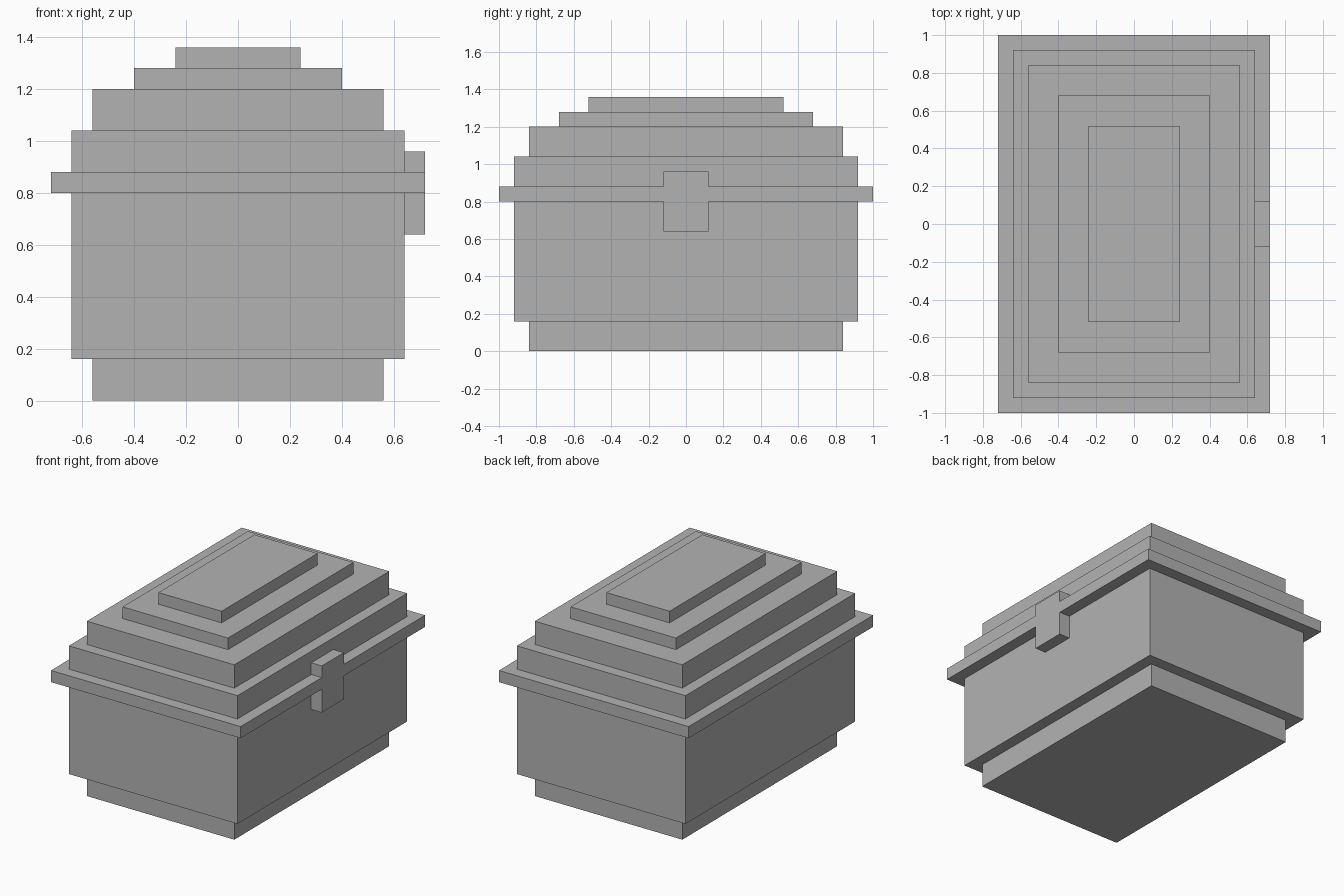
import bpy

cube = bpy.data.objects.get("Cube")
if cube:
    bpy.data.objects.remove(cube, do_unlink=True)

# Single plain grey
grey = bpy.data.materials.new("plain_grey")
grey.use_nodes = True
colour = (0.45, 0.45, 0.45, 1)
grey.diffuse_color = colour
grey.node_tree.nodes["Principled BSDF"].inputs["Base Color"].default_value = colour


def box(name, width, depth, bottom, top, x=0):
    """Flat-sided block spanning bottom to top, centred on y."""
    bpy.ops.mesh.primitive_cube_add(size=1, location=(x, 0, (bottom + top) / 2))
    obj = bpy.context.object
    obj.name = name
    obj.scale = (width, depth, top - bottom)
    bpy.ops.object.transform_apply(location=False, rotation=False, scale=True)
    obj.data.materials.append(grey)
    return obj


# Chest layers, stacked upward: name, width, depth, height
layers = [
    ("base", 1.12, 1.68, 0.16),
    ("body", 1.28, 1.84, 0.64),
    ("rim", 1.44, 2.00, 0.08),
    ("lid_lower", 1.28, 1.84, 0.16),
    ("lid_middle", 1.12, 1.68, 0.16),
    ("lid_upper", 0.80, 1.36, 0.08),
    ("lid_top", 0.48, 1.04, 0.08),
]
z = 0
for name, width, depth, height in layers:
    box(name, width, depth, z, z + height)
    z += height

# Latch on the left side, flush with the rim above and below it
box("latch_lower", 0.08, 0.24, 0.64, 0.80, x=0.68)
box("latch_upper", 0.08, 0.24, 0.88, 0.96, x=0.68)
